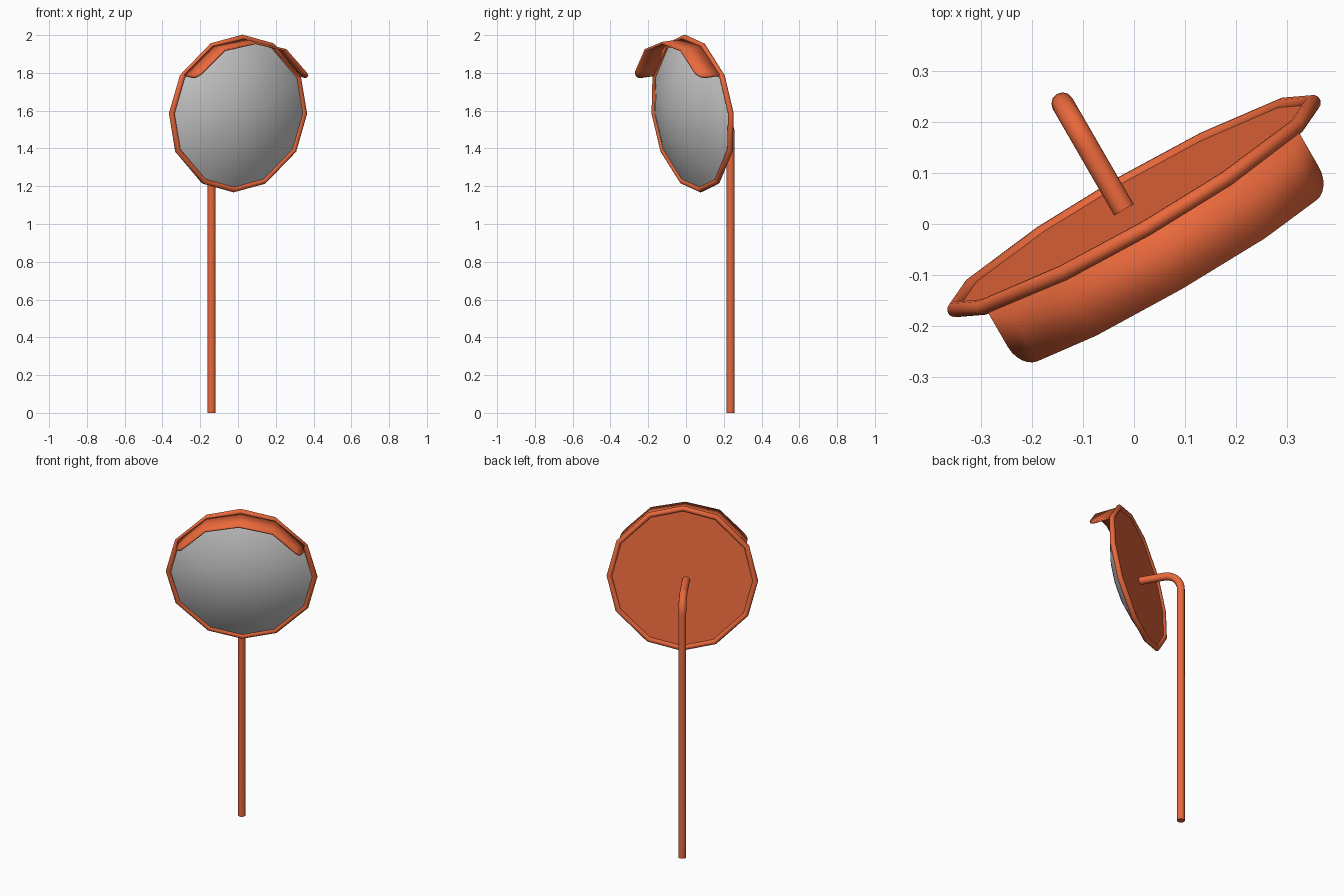
import bpy, bmesh
from math import sin, cos, pi, radians, sqrt
from mathutils import Matrix, Vector

if "Cube" in bpy.data.objects:
    bpy.data.objects.remove(bpy.data.objects["Cube"])

orange = bpy.data.materials.new("orange_paint")
orange.diffuse_color = (0.82, 0.14, 0.045, 1)
orange.use_nodes = True
orange.node_tree.nodes["Principled BSDF"].inputs["Base Color"].default_value = orange.diffuse_color

# Head frame: local -y is the mirror normal, turned 30 deg and tipped forward
HEAD = (Matrix.Translation((0, 0.035, 1.585))
        @ Matrix.Rotation(radians(30), 4, 'Z') @ Matrix.Rotation(radians(7), 4, 'X'))
ANGLES = [radians(q + a) for q, (p1, p2) in
          ((0, (29, 63)), (90, (27, 61)), (180, (29, 63)), (270, (27, 61))) for a in (0, p1, p2)]


def finish(ob, mat):
    if mat:
        ob.data.materials.append(mat)
    bpy.ops.object.select_all(action='DESELECT')
    ob.select_set(True)
    bpy.context.view_layer.objects.active = ob
    bpy.ops.object.shade_smooth_by_angle(angle=radians(35))
    return ob


def mesh_object(name, bm, mat=None):
    bmesh.ops.recalc_face_normals(bm, faces=bm.faces)
    me = bpy.data.meshes.new(name)
    bm.to_mesh(me)
    bm.free()
    ob = bpy.data.objects.new(name, me)
    bpy.context.collection.objects.link(ob)
    return finish(ob, mat)


def tube(name, points, radius, cyclic=False):
    cu = bpy.data.curves.new(name, 'CURVE')
    cu.dimensions = '3D'
    cu.bevel_depth = radius
    cu.bevel_resolution = 4
    cu.use_fill_caps = True
    sp = cu.splines.new('POLY')
    sp.points.add(len(points) - 1)
    for p, co in zip(sp.points, points):
        p.co = (*co, 1)
    sp.use_cyclic_u = cyclic
    ob = bpy.data.objects.new(name, cu)
    bpy.context.collection.objects.link(ob)
    bpy.ops.object.select_all(action='DESELECT')
    ob.select_set(True)
    bpy.context.view_layer.objects.active = ob
    bpy.ops.object.convert(target='MESH')
    return finish(bpy.context.object, orange)


def ring(r, y):
    return [HEAD @ Vector((r * cos(a), y, r * sin(a))) for a in ANGLES]


# Post with a bent arm reaching the back of the mirror
base = Vector((-0.14, 0.236, 0))
fwd = Vector((0.5, -0.866, 0))
bend, arm_z = 0.10, 1.575
path = [base]
for i in range(9):
    a = pi / 2 * i / 8
    path.append(base + fwd * bend * (1 - cos(a)) + Vector((0, 0, arm_z - bend + bend * sin(a))))
path.append(base + fwd * 0.24 + Vector((0, 0, arm_z)))
tube("post", path, 0.022)

# Twelve-sided rim
tube("rim", ring(0.405, 0), 0.0155, cyclic=True)

# Flat back plate
bm = bmesh.new()
bm.faces.new([bm.verts.new(p) for p in ring(0.405, 0.003)])
mesh_object("back_plate", bm, orange)

# Domed mirror
bm = bmesh.new()
rows = []
for i in range(8):
    r = 1 - i / 8
    rows.append([bm.verts.new(p) for p in ring(0.405 * r, -0.115 * (1 - r * r))])
tip = bm.verts.new(HEAD @ Vector((0, -0.115, 0)))
n = len(ANGLES)
for k in range(n):
    j = (k + 1) % n
    for lo, hi in zip(rows, rows[1:]):
        bm.faces.new((lo[k], lo[j], hi[j], hi[k]))
    bm.faces.new((rows[-1][k], rows[-1][j], tip))
mesh_object("mirror", bm)

# Visor over the top four sides, front corners rounded
depth, rad = 0.14, 0.05
end, mid, top = Vector((0.348, 0.205)), Vector((0.188, 0.355)), Vector((0, 0.393))
along = (mid - end).normalized()
half = []
for i in range(7):
    s = rad * (1 - cos(pi / 2 * i / 6))
    half.append((end + along * s, depth - rad + sqrt(max(0, rad ** 2 - (rad - s) ** 2))))
half.append((mid, depth))
cols = half + [(top, depth)] + [(Vector((-p.x, p.y)), d) for p, d in reversed(half)]
bm = bmesh.new()
pairs = [[bm.verts.new(HEAD @ Vector((p.x, -y, p.y))) for y in (0, d)] for p, d in cols]
for a, b in zip(pairs, pairs[1:]):
    bm.faces.new((a[0], a[1], b[1], b[0]))
visor = mesh_object("visor", bm, orange)
mod = visor.modifiers.new("thickness", 'SOLIDIFY')
mod.thickness = 0.012
mod.offset = 0
